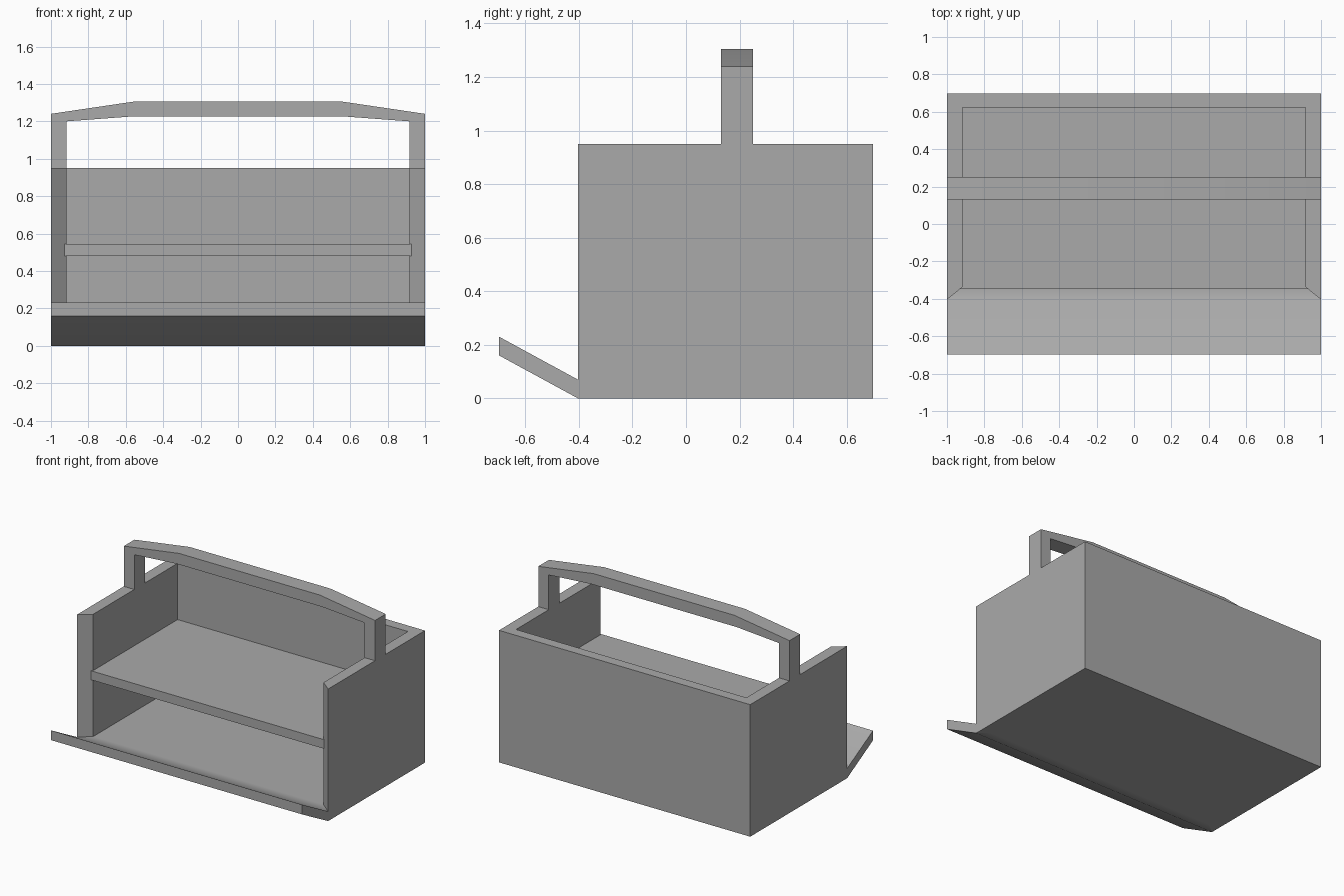
import bpy
import bmesh
from math import radians

cube = bpy.data.objects.get("Cube")
if cube:
    bpy.data.objects.remove(cube, do_unlink=True)

grey = bpy.data.materials.new("plain grey")
grey.use_nodes = True
grey.diffuse_color = (0.4, 0.4, 0.4, 1)
grey.node_tree.nodes["Principled BSDF"].inputs["Base Color"].default_value = (0.4, 0.4, 0.4, 1)

HALF, INNER = 1.0, 0.917          # outer and inner half widths
BACK, BACK_IN = 0.698, 0.623      # back wall faces
HINGE, LIP = -0.404, -0.337       # outer and inner front ends of the side walls
HEIGHT, THICK = 0.95, 0.07


def finish(name, bm):
    bmesh.ops.recalc_face_normals(bm, faces=bm.faces)
    mesh = bpy.data.meshes.new(name)
    bm.to_mesh(mesh)
    bm.free()
    mesh.materials.append(grey)
    obj = bpy.data.objects.new(name, mesh)
    bpy.context.collection.objects.link(obj)
    bpy.ops.object.select_all(action='DESELECT')
    obj.select_set(True)
    bpy.context.view_layer.objects.active = obj
    bpy.ops.object.shade_smooth_by_angle(angle=radians(30))
    return obj


def prism(name, points, offset):
    """Extrude a closed outline along an offset."""
    bm = bmesh.new()
    face = bm.faces.new([bm.verts.new(p) for p in points])
    new = bmesh.ops.extrude_face_region(bm, geom=[face], use_keep_orig=True)["geom"]
    bmesh.ops.translate(bm, vec=offset, verts=[v for v in new if isinstance(v, bmesh.types.BMVert)])
    return finish(name, bm)


def mirrored(half):
    """Complete an outline given by its right half."""
    return half + [(-x, y, z) for x, y, z in reversed(half)]


# U-shaped walls with chamfered front ends
prism("box_walls", mirrored([(INNER, BACK_IN, 0), (INNER, LIP, 0), (HALF, HINGE, 0), (HALF, BACK, 0)]),
      (0, 0, HEIGHT))

# Floor that bends up into the open front flap
bm = bmesh.new()
rings = []
for half, y, z in [(INNER, BACK_IN, 0), (INNER, LIP, 0), (HALF, HINGE, 0), (HALF, -BACK, 0.16)]:
    corners = [(-half, z), (half, z), (half, z + THICK), (-half, z + THICK)]
    rings.append([bm.verts.new((x, y, h)) for x, h in corners])
for a, b in zip(rings, rings[1:]):
    for i in range(4):
        j = (i + 1) % 4
        bm.faces.new((a[i], a[j], b[j], b[i]))
bm.faces.new(rings[0])
bm.faces.new(rings[-1])
finish("floor_and_flap", bm)

# Middle shelf
prism("shelf", mirrored([(0.928, -0.348, 0.48), (0.928, BACK_IN + 0.01, 0.48)]), (0, 0, 0.065))

# Arched carrying handle
arch = [(INNER, HEIGHT), (HALF, HEIGHT), (HALF, 1.24), (0.56, 1.305)]
under = [(-0.58, 1.225), (-INNER, 1.20)]
outline = arch + [(-x, z) for x, z in reversed(arch)] + [(x, z) for x, z in reversed(under)]
outline += [(-x, z) for x, z in under]
# the underside runs from the left post across to the right post
outline = outline[:8] + [(-INNER, 1.20), (-0.58, 1.225), (0.58, 1.225), (INNER, 1.20)]
prism("handle", [(x, 0.13, z) for x, z in outline], (0, 0.121, 0))
